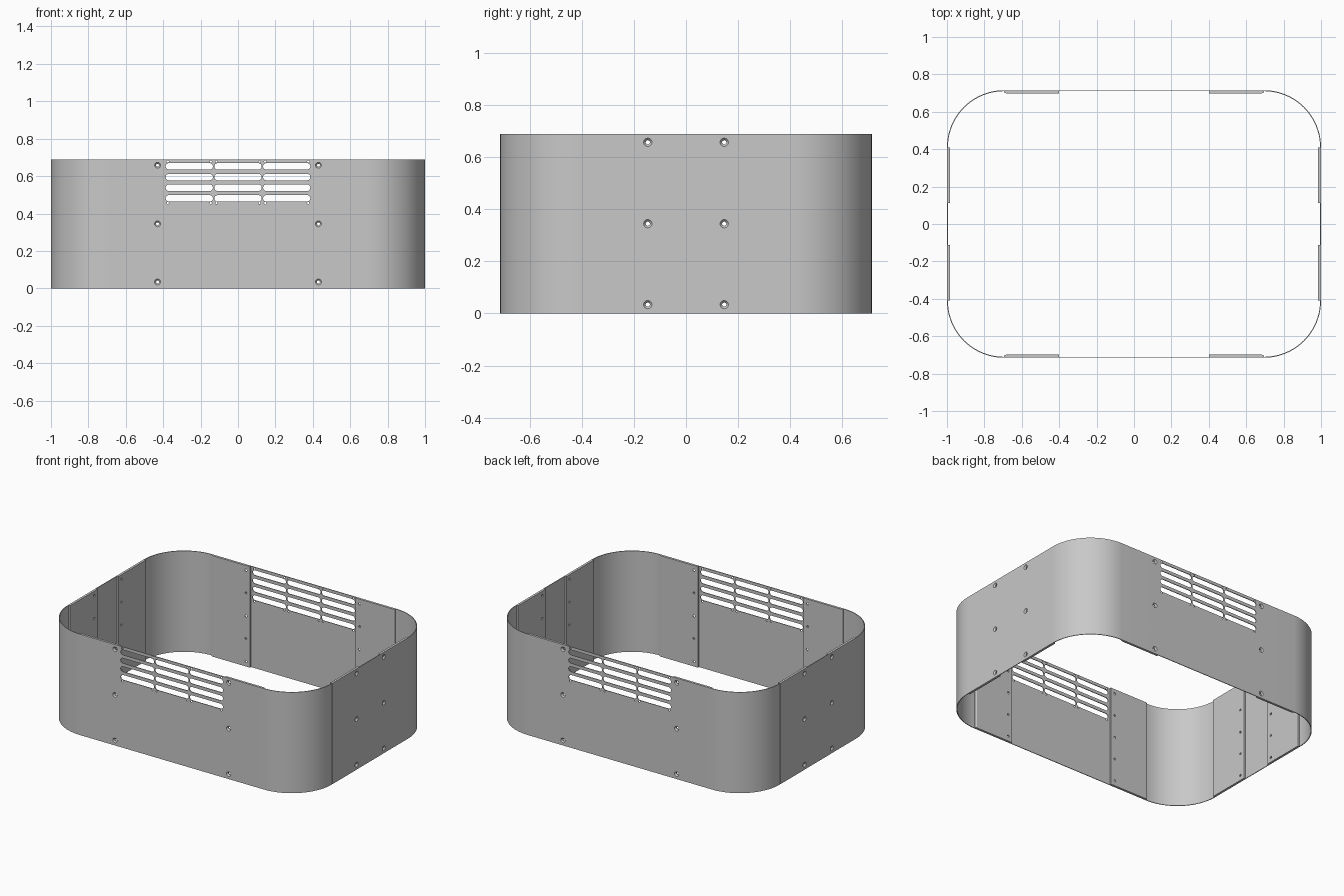
import bpy
import bmesh
from math import cos, sin, pi, radians

cube = bpy.data.objects.get("Cube")
if cube:
    bpy.data.objects.remove(cube, do_unlink=True)

HX, HY, H = 1.0, 0.715, 0.69      # half width, half depth, height
R = 0.305                         # corner radius
T, STRIP = 0.005, 0.011           # sheet and strip thickness
CX, CY = HX - R, HY - R           # where the straight runs end
HOLE_X, HOLE_Y = 0.43, 0.147
HOLE_Z = [0.034, 0.19, 0.345, 0.502, 0.658]

grey = bpy.data.materials.new("sheet_grey")
grey.use_nodes = True
grey.diffuse_color = (0.58, 0.58, 0.58, 1)
grey.node_tree.nodes["Principled BSDF"].inputs["Base Color"].default_value = grey.diffuse_color


def loft(bm, rings):
    """Closed tube through rings of points, capped at both ends."""
    rows = [[bm.verts.new(p) for p in ring] for ring in rings]
    n = len(rows[0])
    for a, b in zip(rows, rows[1:]):
        for i in range(n):
            j = (i + 1) % n
            bm.faces.new((a[i], a[j], b[j], b[i]))
    bm.faces.new(rows[0])
    bm.faces.new(rows[-1])


def make(name, bm):
    bmesh.ops.recalc_face_normals(bm, faces=bm.faces)
    mesh = bpy.data.meshes.new(name)
    bm.to_mesh(mesh)
    bm.free()
    mesh.materials.append(grey)
    obj = bpy.data.objects.new(name, mesh)
    bpy.context.collection.objects.link(obj)
    return obj


def wall(name, stations):
    """Upright sheet through (outer xy, inner xy) stations."""
    bm = bmesh.new()
    loft(bm, [[(*o, 0), (*o, H), (*i, H), (*i, 0)] for o, i in stations])
    return make(name, bm)


def disc(r, n=20):
    return [(r * cos(2 * pi * k / n), r * sin(2 * pi * k / n)) for k in range(n)]


def stadium(length, height, n=8):
    r, c = height / 2, (length - height) / 2
    return [(s * (c + r * cos(a)), s * r * sin(a)) for s in (1, -1)
            for a in [pi * (k / n - 0.5) for k in range(n + 1)]]


parts = []

# Long sheets that wrap around the corners
for name, s in (("front", -1), ("back", 1)):
    stations = []
    for side in (1, -1):
        arc = [radians(90) * k / 24 for k in range(25)]
        for a in (arc if side == 1 else reversed(arc)):
            stations.append([(side * (CX + r * cos(a)), s * (CY + r * sin(a)))
                             for r in (R, R - T)])
    parts.append(wall(name + "_wrap_panel", stations))

# Flat end sheets, with a fine seam at the corners
for name, s in (("left", 1), ("right", -1)):
    parts.append(wall(name + "_end_panel",
                      [((s * HX, y), (s * (HX - T), y)) for y in (-CY + 0.0015, CY - 0.0015)]))

# Backing strips inside the four walls
for s in (-1, 1):
    for t in (-1, 1):
        tag = ("right", "left")[s > 0] + ("_front", "_back")[t > 0]
        y0, y1 = t * (HY - T), t * (HY - T - STRIP)
        parts.append(wall(tag + "_long_strip",
                          [((s * 0.4, y0), (s * 0.4, y1)),
                           ((s * (CX - 0.01), y0), (s * (CX - 0.01), y1)),
                           ((s * CX, y0), (s * CX, y0 + (y1 - y0) * 0.5))]))
        x0, x1 = s * (HX - T), s * (HX - T - STRIP)
        parts.append(wall(tag + "_end_strip",
                          [((x0, t * y), (x1, t * y)) for y in (0.113, CY)]))

# Cutters: countersunk holes, blind strip holes, vent slots and relief holes
cut = bmesh.new()
sunk = [(-0.01, 0.016), (0, 0.016), (0.009, 0.008), (0.03, 0.008)]
blind = [(T + 0.001, 0.007), (0.03, 0.007)]
for k, z in enumerate(HOLE_Z):
    steps = blind if k % 2 else sunk
    for s in (-1, 1):
        for t in (-1, 1):
            loft(cut, [[(s * HOLE_X + u, t * (HY - d), z + v) for u, v in disc(r)]
                       for d, r in steps])
            loft(cut, [[(s * (HX - d), t * HOLE_Y + u, z + v) for u, v in disc(r)]
                       for d, r in steps])


def through(x, z, outline):
    loft(cut, [[(x + u, y, z + v) for u, v in outline] for y in (-0.8, 0.8)])


for col in (-1, 0, 1):
    x = col * 0.2605
    for row in range(4):
        through(x, 0.652 - row * 0.057, stadium(0.253, 0.035))
    for dx in (-0.115, 0.115):
        for z in (0.6775, 0.4555):
            through(x + dx, z, disc(0.006, 12))

cutter = make("hole_cutter", cut)
cutter.hide_render = True

# Cut every part, then bake the result
for obj in parts:
    mod = obj.modifiers.new("holes", "BOOLEAN")
    mod.operation = "DIFFERENCE"
    mod.solver = "EXACT"
    mod.object = cutter
graph = bpy.context.evaluated_depsgraph_get()
baked = [bpy.data.meshes.new_from_object(o.evaluated_get(graph)) for o in parts]
for obj, mesh in zip(parts, baked):
    obj.modifiers.clear()
    obj.data = mesh
    mesh.shade_smooth()
    mesh.set_sharp_from_angle(angle=radians(25))
bpy.data.objects.remove(cutter, do_unlink=True)
